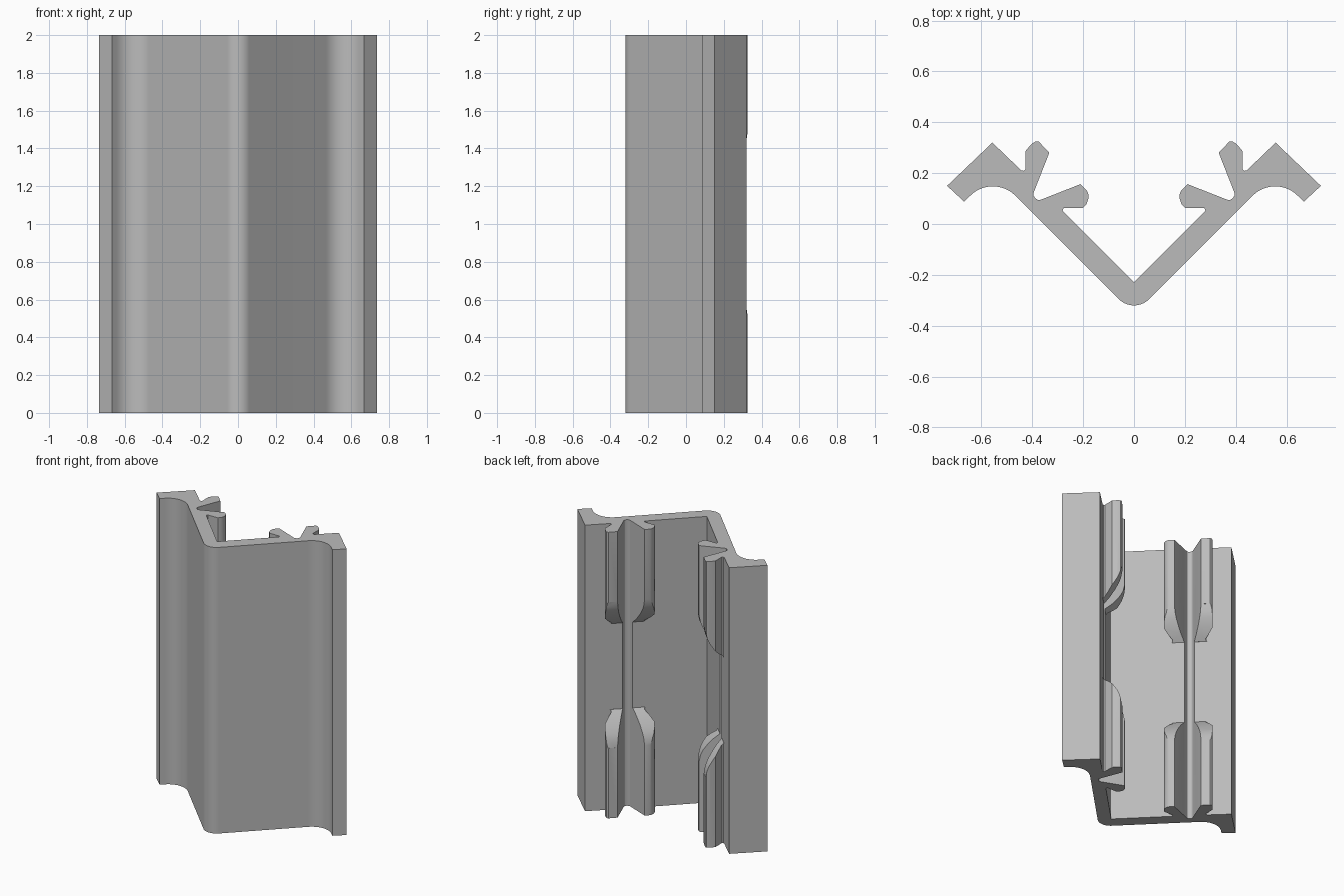
import bpy, bmesh
from math import sin, cos, radians, sqrt

HEIGHT = 2.0
R2 = sqrt(2)

if "Cube" in bpy.data.objects:
    bpy.data.objects.remove(bpy.data.objects["Cube"], do_unlink=True)

grey = bpy.data.materials.new("plain grey")
grey.use_nodes = True
grey.diffuse_color = (0.5, 0.5, 0.5, 1)
grey.node_tree.nodes["Principled BSDF"].inputs["Base Color"].default_value = (0.5, 0.5, 0.5, 1)


def wall_point(along, out):
    """Point given along the sloping inner wall and outward from it."""
    total, diff = 0.49 + R2 * along, 0.23 - R2 * out
    return (total + diff) / 2, (total - diff) / 2


def arc(cx, cy, r, start, end, steps=12):
    angles = [radians(start + (end - start) * i / steps) for i in range(steps + 1)]
    return [(cx + r * cos(a), cy + r * sin(a)) for a in angles]


def prism(name, bottom, top):
    """Solid between two matching outlines of 3D points."""
    bm = bmesh.new()
    low = [bm.verts.new(p) for p in bottom]
    high = [bm.verts.new(p) for p in top]
    bm.faces.new(low)
    bm.faces.new(high)
    for i in range(len(low)):
        j = (i + 1) % len(low)
        bm.faces.new((low[i], low[j], high[j], high[i]))
    bmesh.ops.recalc_face_normals(bm, faces=bm.faces[:])
    mesh = bpy.data.meshes.new(name)
    bm.to_mesh(mesh)
    bm.free()
    mesh.materials.append(grey)
    obj = bpy.data.objects.new(name, mesh)
    bpy.context.collection.objects.link(obj)
    return obj


def extrude(name, outline):
    return prism(name, [(x, y, 0) for x, y in outline], [(x, y, HEIGHT) for x, y in outline])


def select_only(obj):
    bpy.ops.object.select_all(action='DESELECT')
    obj.select_set(True)
    bpy.context.view_layer.objects.active = obj


def smooth(obj):
    select_only(obj)
    bpy.ops.object.shade_smooth_by_angle(angle=radians(25))


# Angled main section: groove, wing, hollow under the wing, rounded corner
groove_half = [(-0.0325, 0), (-0.0226, -0.0226), (-0.019, -0.031), (-0.011, -0.038)]
groove = groove_half + [(0, -0.04)] + [(-a, h) for a, h in reversed(groove_half)]
half = [wall_point(a, h) for a, h in groove]
half += [(0.557, 0.32), (0.735, 0.15), (0.668, 0.088)]
half += arc(0.555, 0.022, 0.126, 45, 135)
half += arc(0, -0.2355, 0.0845, -45, -90, 8)
outline = [(0, -0.23)] + half + [(-x, y) for x, y in reversed(half[:-1])]
smooth(extrude("angled_body", outline))

# Hooked arms beside each groove, removed around mid height with tapered ends
root = [(0.0325, 0), (0.031, -0.004), (0.115, -0.004), (0.115, 0), (0.109, 0.003), (0.107, 0.012)]
tips = {
    "outer": [(0.158, 0.063), (0.161, 0.099), (0.157, 0.118), (0.147, 0.127), (0.087, 0.125)],
    "inner": [(0.16, 0.066), (0.159, 0.086), (0.149, 0.107), (0.136, 0.119), (0.122, 0.125), (0.087, 0.125)],
}
taper = [(-0.03, 0.7), (0, 0.7), (0.04, 0.66), (0.075, 0.615), (0.1, 0.575), (0.115, 0.54), (0.125, 0.49), (0.2, 0.48)]
gap = taper + [(h, HEIGHT - z) for h, z in reversed(taper)]

for side_name, side in (("left", 1), ("right", -1)):
    ends = []
    for along in (-0.25, 0.25):
        ring = []
        for h, z in gap:
            x, y = wall_point(along, h)
            ring.append((side * x, y, z))
        ends.append(ring)
    cutter = prism("gap_cutter", *ends)
    cutter.hide_render = True

    for arm_name, tip in tips.items():
        sign = 1 if arm_name == "outer" else -1
        points = [wall_point(sign * a, h) for a, h in root + tip]
        arm = extrude(f"{side_name}_{arm_name}_arms", [(side * x, y) for x, y in points])
        cut = arm.modifiers.new("middle gap", 'BOOLEAN')
        cut.operation = 'DIFFERENCE'
        cut.solver = 'EXACT'
        cut.object = cutter
        select_only(arm)
        bpy.ops.object.modifier_apply(modifier=cut.name)
        smooth(arm)
    bpy.data.objects.remove(cutter, do_unlink=True)
